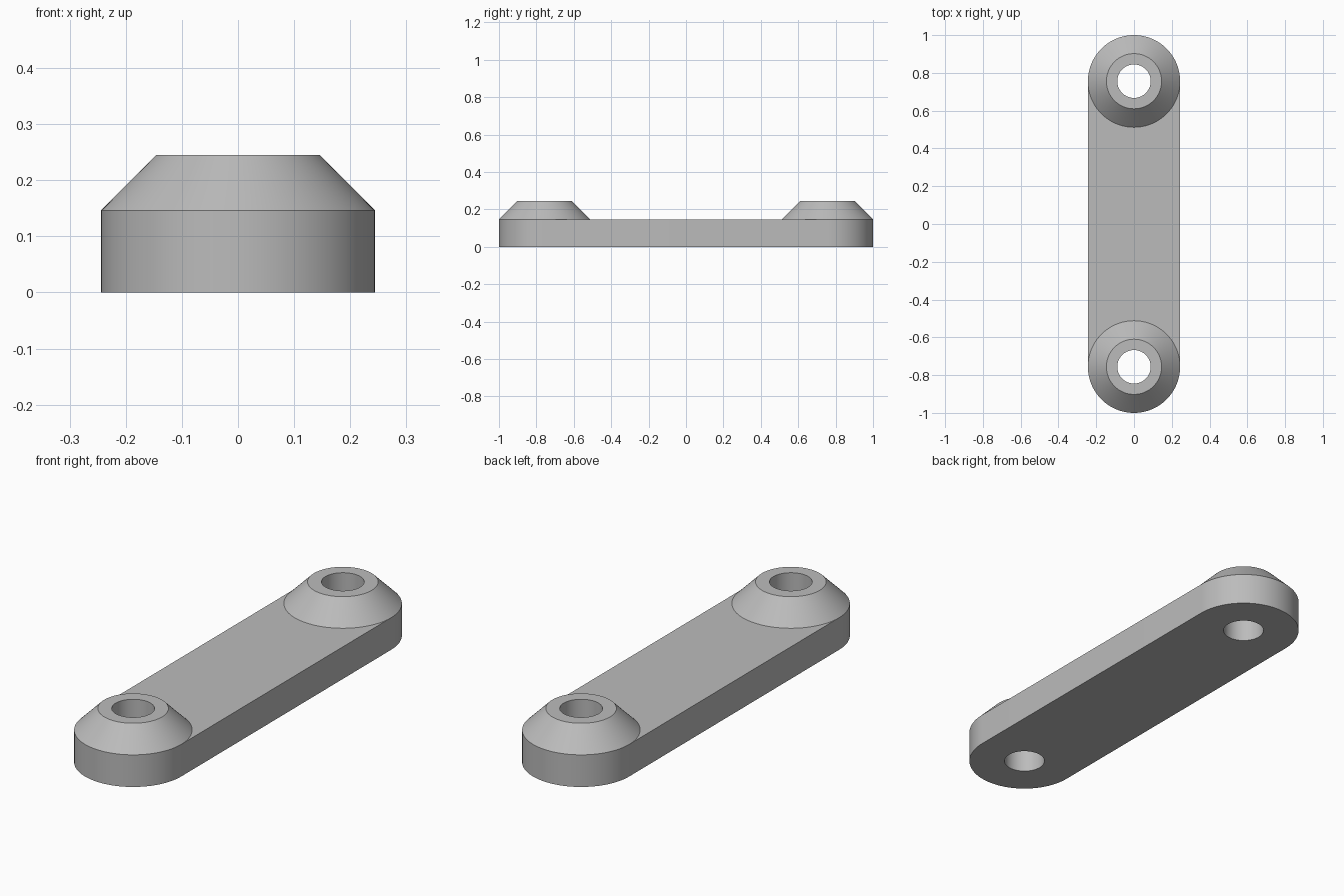
import bpy, bmesh
from math import cos, sin, pi

cube = bpy.data.objects.get("Cube")
if cube:
    bpy.data.objects.remove(cube, do_unlink=True)

R, TOP_R, HOLE_R = 0.244, 0.146, 0.0885   # end, boss top and bore radii
PLATE_Z, BOSS_Z = 0.1465, 0.245           # plate and boss heights
CY = 1 - R                                # distance of each bore from the centre
SEG = 96

grey = bpy.data.materials.new("plain grey")
grey.use_nodes = True
colour = (0.5, 0.5, 0.5, 1)
grey.diffuse_color = colour
grey.node_tree.nodes["Principled BSDF"].inputs["Base Color"].default_value = colour

bm = bmesh.new()


def ring(r, z, side):
    """Circle of vertices around one bore; the first half faces outward."""
    return [bm.verts.new((r * cos(2 * pi * i / SEG),
                          side * (CY + r * sin(2 * pi * i / SEG)), z))
            for i in range(SEG)]


def band(a, b, count=SEG):
    for i in range(count):
        j = (i + 1) % SEG
        bm.faces.new((a[i], a[j], b[j], b[i]))


def inner_arc(r):
    return r[SEG // 2:] + r[:1]


# Bored conical bosses with rounded plate ends
ends = []
for side in (1, -1):
    bore_low, base = ring(HOLE_R, 0, side), ring(R, 0, side)
    shoulder, rim = ring(R, PLATE_Z, side), ring(TOP_R, BOSS_Z, side)
    bore_top = ring(HOLE_R, BOSS_Z, side)
    band(bore_low, base)
    band(base, shoulder, SEG // 2)
    band(shoulder, rim)
    band(rim, bore_top)
    band(bore_top, bore_low)
    ends.append((base, shoulder))

# Flat plate between the bosses
(base_a, top_a), (base_b, top_b) = ends
for a, b in ((base_a, base_b), (top_a, top_b)):
    bm.faces.new(inner_arc(a) + inner_arc(b)[::-1])
for i in (0, SEG // 2):
    bm.faces.new((base_a[i], base_b[i], top_b[i], top_a[i]))

bmesh.ops.recalc_face_normals(bm, faces=bm.faces[:])
mesh = bpy.data.meshes.new("link_plate")
bm.to_mesh(mesh)
bm.free()
mesh.materials.append(grey)
link = bpy.data.objects.new("link_plate", mesh)
bpy.context.collection.objects.link(link)

# Smooth round walls, crisp edges
bpy.ops.object.select_all(action="DESELECT")
link.select_set(True)
bpy.context.view_layer.objects.active = link
bpy.ops.object.shade_smooth_by_angle(angle=pi / 6)
